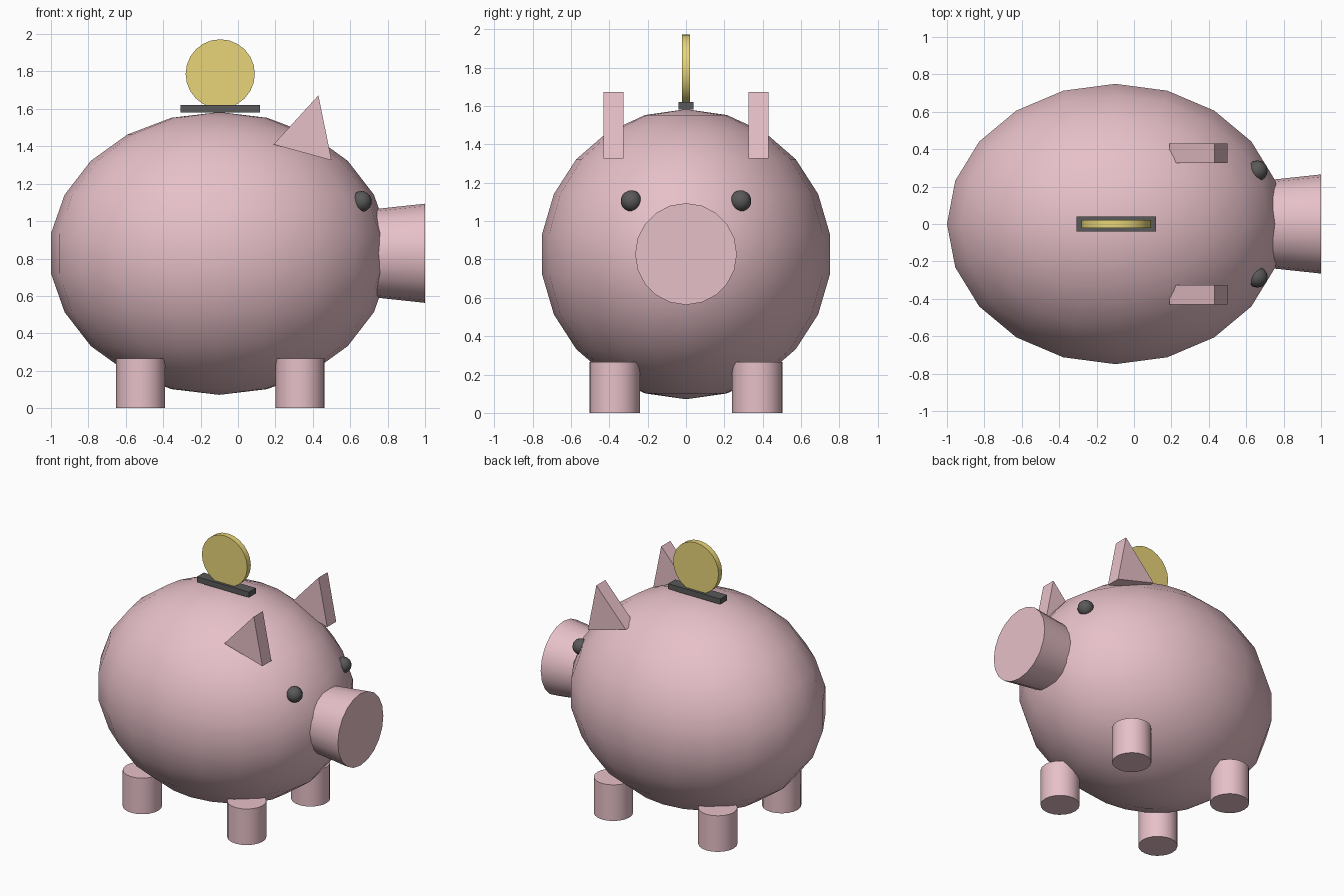
import bpy
import math
from mathutils import Matrix

cube = bpy.data.objects.get("Cube")
if cube:
    bpy.data.objects.remove(cube, do_unlink=True)


def make_material(name, rgb):
    mat = bpy.data.materials.new(name)
    mat.use_nodes = True
    mat.diffuse_color = (*rgb, 1)
    mat.node_tree.nodes["Principled BSDF"].inputs["Base Color"].default_value = (*rgb, 1)
    return mat


pink = make_material("pink", (0.8, 0.53, 0.58))
gold = make_material("gold", (0.8, 0.66, 0.19))
charcoal = make_material("charcoal", (0.1, 0.1, 0.1))


def finish(name, mat, scale=(1, 1, 1), smooth=None):
    """Name and colour the active object, bake its scale, optionally smooth it."""
    obj = bpy.context.object
    obj.name = obj.data.name = name
    obj.data.materials.append(mat)
    obj.data.transform(Matrix.Diagonal((*scale, 1)))
    if smooth:
        bpy.ops.object.shade_smooth_by_angle(angle=math.radians(smooth))
    return obj


def sphere(name, mat, loc, radii, segments, rings):
    bpy.ops.mesh.primitive_uv_sphere_add(segments=segments, ring_count=rings, radius=1, location=loc)
    return finish(name, mat, radii, 60)


def cone(name, mat, loc, r1, r2, depth, sides, rot=(0, 0, 0)):
    bpy.ops.mesh.primitive_cone_add(vertices=sides, radius1=r1, radius2=r2, depth=depth,
                                    location=loc, rotation=rot)
    return finish(name, mat, smooth=40)


def prism(name, mat, profile, y0, y1):
    """Extrude an XZ profile between two y values."""
    n = len(profile)
    verts = [(x, y, z) for y in (y0, y1) for x, z in profile]
    faces = [tuple(range(n)), tuple(reversed(range(n, 2 * n)))]
    faces += [(i, i + n, (i + 1) % n + n, (i + 1) % n) for i in range(n)]
    mesh = bpy.data.meshes.new(name)
    mesh.from_pydata(verts, [], faces)
    obj = bpy.data.objects.new(name, mesh)
    bpy.context.collection.objects.link(obj)
    mesh.materials.append(mat)
    return obj


# Body and snout, facing +x
sphere("body", pink, (-0.1, 0, 0.827), (0.909, 0.757, 0.756), 20, 11)
cone("snout", pink, (0.8, 0, 0.828), 0.222, 0.265, 0.4, 20, (0, math.pi / 2, 0))

# Paired parts
for side, s in (("left", 1), ("right", -1)):
    sphere(side + "_eye", charcoal, (0.66, s * 0.285, 1.105), (0.055, 0.055, 0.055), 16, 10)
    y0, y1 = sorted((s * 0.325, s * 0.43))
    prism(side + "_ear", pink, [(0.19, 1.41), (0.5, 1.325), (0.43, 1.672)], y0, y1)
    for end, x in (("front", 0.332), ("back", -0.52)):
        cone(f"{end}_{side}_leg", pink, (x, s * 0.372, 0.133), 0.131, 0.131, 0.266, 20)

# Coin slot and coin
bpy.ops.mesh.primitive_cube_add(size=1, location=(-0.095, 0, 1.6))
finish("coin_slot", charcoal, (0.425, 0.08, 0.04))
cone("coin", gold, (-0.095, 0, 1.787), 0.185, 0.185, 0.042, 24, (math.pi / 2, 0, 0))
